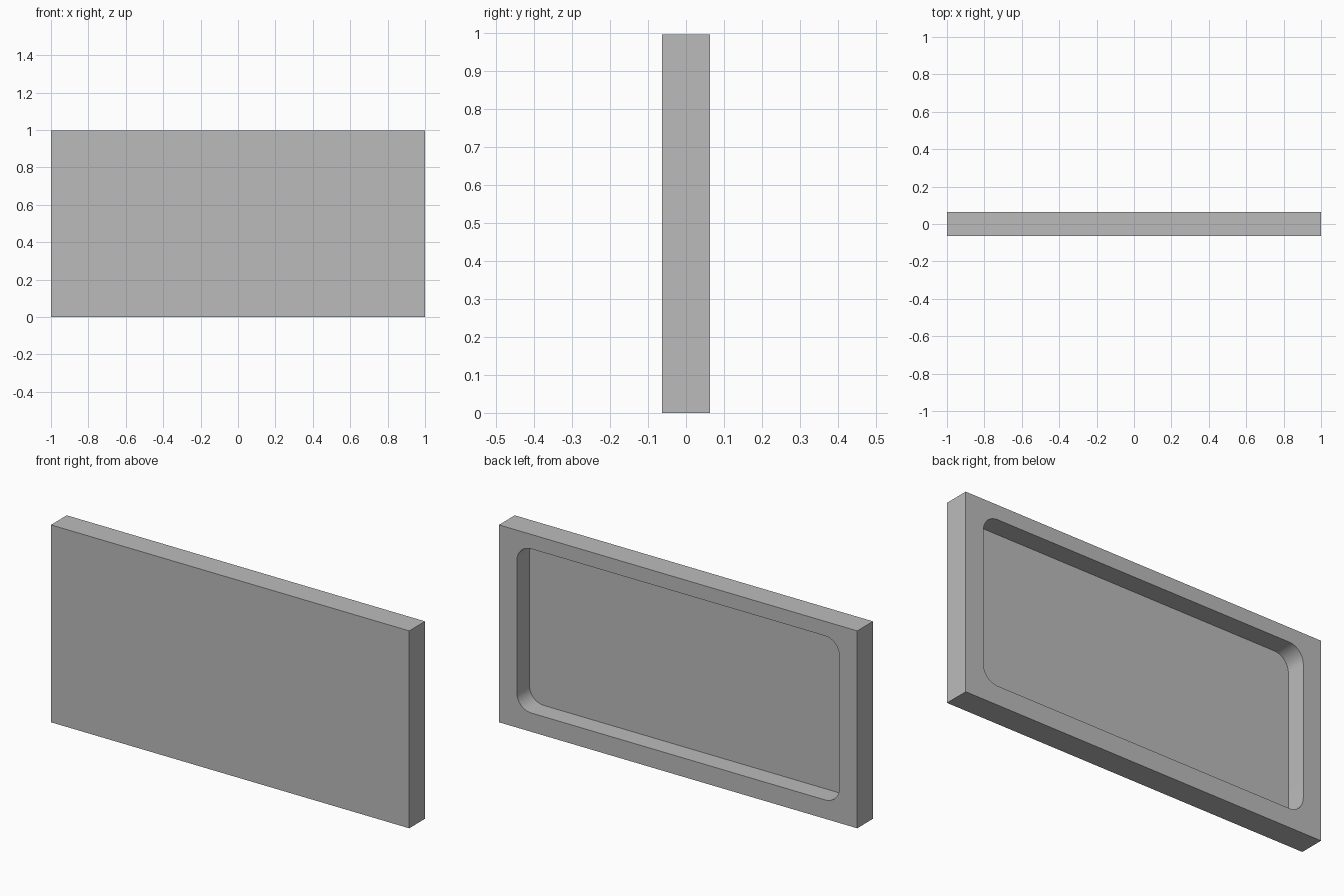
import bpy
import bmesh
from mathutils import Matrix, Vector

default = bpy.data.objects.get("Cube")
if default:
    bpy.data.objects.remove(default, do_unlink=True)

WIDTH, DEPTH, HEIGHT = 2.0, 0.126, 0.996
SIDE, BOTTOM, TOP = 0.1, 0.095, 0.073   # rim widths around the recess
RECESS, RADIUS = 0.1, 0.08

grey = bpy.data.materials.new("plain grey")
grey.use_nodes = True
colour = (0.5, 0.5, 0.5, 1)
grey.diffuse_color = colour
grey.node_tree.nodes["Principled BSDF"].inputs["Base Color"].default_value = colour


def box(name, low, high, corner_radius=0):
    """Box between two corners, with optional rounding of its edges along y."""
    low, high = Vector(low), Vector(high)
    bm = bmesh.new()
    bmesh.ops.create_cube(bm, size=1, matrix=Matrix.Translation((low + high) / 2)
                          @ Matrix.Diagonal(high - low).to_4x4())
    if corner_radius:
        edges = [e for e in bm.edges
                 if abs(e.verts[0].co.y - e.verts[1].co.y) > 0.01]
        bmesh.ops.bevel(bm, geom=edges, offset=corner_radius, segments=12,
                        profile=0.5, affect='EDGES')
    mesh = bpy.data.meshes.new(name)
    bm.to_mesh(mesh)
    bm.free()
    mesh.materials.append(grey)
    obj = bpy.data.objects.new(name, mesh)
    bpy.context.collection.objects.link(obj)
    return obj


# Solid slab
panel = box("panel", (-WIDTH / 2, -DEPTH / 2, 0), (WIDTH / 2, DEPTH / 2, HEIGHT))

# Rounded recess in the back
cutter = box("recess_cutter",
             (SIDE - WIDTH / 2, DEPTH / 2 - RECESS, BOTTOM),
             (WIDTH / 2 - SIDE, DEPTH / 2 + 0.1, HEIGHT - TOP), RADIUS)
cutter.hide_render = True

cut = panel.modifiers.new("recess", 'BOOLEAN')
cut.operation = 'DIFFERENCE'
cut.solver = 'EXACT'
cut.object = cutter

bpy.ops.object.select_all(action='DESELECT')
panel.select_set(True)
bpy.context.view_layer.objects.active = panel
bpy.ops.object.modifier_apply(modifier=cut.name)
bpy.data.objects.remove(cutter, do_unlink=True)

# Smooth recess corners, crisp edges elsewhere
bpy.ops.object.shade_smooth_by_angle(angle=0.5)
